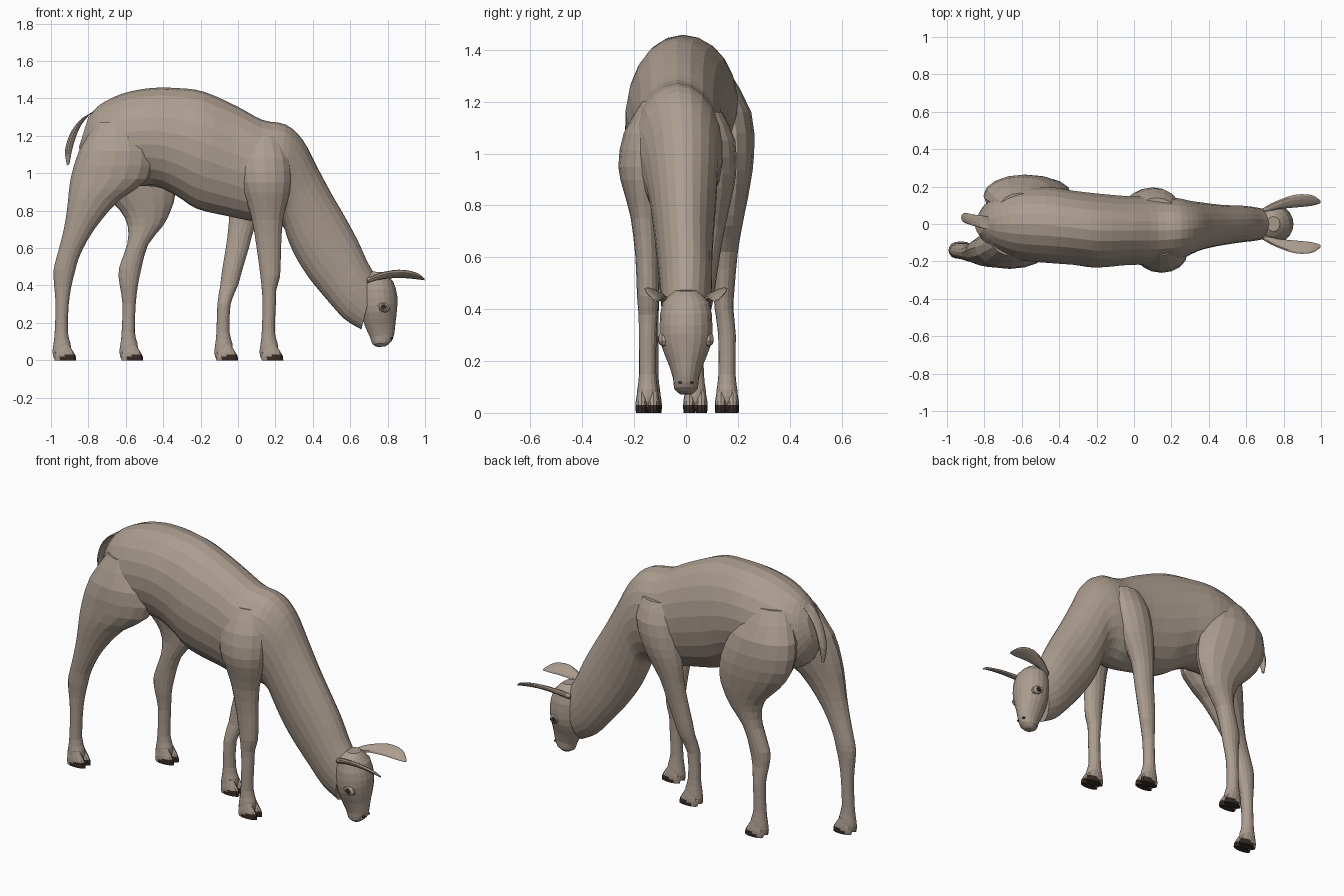
import bpy, bmesh, math
from mathutils import Vector


def material(name, rgb):
    m = bpy.data.materials.new(name)
    m.diffuse_color = (*rgb, 1)
    return m


COAT = material("tan coat", (0.41, 0.335, 0.275))
DARK = material("dark hoof", (0.04, 0.026, 0.02))


def spline(rows, steps):
    # Catmull-Rom interpolation of equal-length number rows
    out = []
    for i in range(len(rows) - 1):
        a, b = rows[max(i - 1, 0)], rows[i]
        c, d = rows[i + 1], rows[min(i + 2, len(rows) - 1)]
        for s in range(steps):
            t = s / steps
            out.append([0.5 * (2 * q + (r - p) * t + (2 * p - 5 * q + 4 * r - u) * t * t
                               + (3 * q - p - 3 * r + u) * t ** 3)
                        for p, q, r, u in zip(a, b, c, d)])
    return out + [list(rows[-1])]


def loft(name, rings, sides=20, steps=2, dark=None):
    # each ring: centre xyz, first half-axis xyz, second half-axis xyz
    bm = bmesh.new()
    loops = []
    for r in spline(rings, steps):
        c, a, b = Vector(r[:3]), Vector(r[3:6]), Vector(r[6:])
        loops.append([bm.verts.new(c + a * math.cos(k * math.tau / sides)
                                   + b * math.sin(k * math.tau / sides)) for k in range(sides)])
    for p, q in zip(loops, loops[1:]):
        for k in range(sides):
            j = (k + 1) % sides
            bm.faces.new((p[k], p[j], q[j], q[k]))
    bm.faces.new(loops[0][::-1])
    bm.faces.new(loops[-1])
    bmesh.ops.recalc_face_normals(bm, faces=bm.faces)
    if dark:
        for f in bm.faces:
            f.material_index = int(dark(f))
    me = bpy.data.meshes.new(name)
    bm.to_mesh(me)
    bm.free()
    me.materials.append(COAT)
    me.materials.append(DARK)
    ob = bpy.data.objects.new(name, me)
    bpy.context.collection.objects.link(ob)
    return ob


def side_rings(rows):
    # rows: top x, top z, bottom x, bottom z, y centre, half width
    return [((tx + bx) / 2, y, (tz + bz) / 2, (tx - bx) / 2, 0, (tz - bz) / 2, 0, w, 0)
            for tx, tz, bx, bz, y, w in rows]


def flat_rings(rows):
    # rows: z, x back, x front, y centre, half width
    return [((x0 + x1) / 2, y, z, (x1 - x0) / 2, 0, 0, 0, w, 0) for z, x0, x1, y, w in rows]


# torso and lowered neck
loft("body_and_neck", side_rings([
    (-0.80, 1.30, -0.85, 1.14, 0.0, 0.05),
    (-0.74, 1.365, -0.80, 1.00, 0.0, 0.13),
    (-0.62, 1.425, -0.66, 0.93, 0.0, 0.19),
    (-0.47, 1.455, -0.45, 0.93, -0.005, 0.205),
    (-0.32, 1.455, -0.33, 0.88, -0.02, 0.20),
    (-0.18, 1.435, -0.22, 0.81, -0.035, 0.20),
    (0.00, 1.355, -0.05, 0.77, -0.035, 0.185),
    (0.13, 1.285, 0.10, 0.74, -0.035, 0.185),
    (0.255, 1.26, 0.20, 0.74, -0.03, 0.17),
    (0.345, 1.18, 0.245, 0.71, -0.02, 0.145),
    (0.42, 1.04, 0.265, 0.65, -0.012, 0.13),
    (0.50, 0.89, 0.31, 0.55, -0.008, 0.117),
    (0.57, 0.77, 0.38, 0.44, -0.005, 0.107),
    (0.64, 0.64, 0.47, 0.33, 0.0, 0.10),
    (0.69, 0.53, 0.57, 0.22, 0.0, 0.092),
    (0.73, 0.46, 0.66, 0.165, 0.0, 0.08),
]), 22, 3)

# head, crown to muzzle
loft("head", side_rings([
    (0.78, 0.47, 0.71, 0.475, 0, 0.04),
    (0.83, 0.42, 0.66, 0.43, 0, 0.09),
    (0.852, 0.34, 0.65, 0.33, 0, 0.102),
    (0.85, 0.27, 0.66, 0.25, 0, 0.095),
    (0.842, 0.20, 0.68, 0.18, 0, 0.068),
    (0.835, 0.14, 0.705, 0.125, 0, 0.05),
    (0.82, 0.10, 0.72, 0.085, 0, 0.045),
    (0.79, 0.075, 0.75, 0.07, 0, 0.022),
]), 20, 2)

# ears, eyes and nostrils on both sides
for s, side in ((1, "left"), (-1, "right")):
    loft(side + "_ear", [
        (x, s * y, z, 0, s * w * 0.85, w * 0.5, 0, -s * t * 0.5, t * 0.85)
        for x, y, z, w, t in [(0.69, 0.07, 0.425, 0.015, 0.014), (0.76, 0.10, 0.45, 0.026, 0.015),
                              (0.86, 0.122, 0.462, 0.04, 0.012), (0.95, 0.126, 0.452, 0.034, 0.009),
                              (0.998, 0.118, 0.432, 0.007, 0.004)]], 10, 3)
    loft(side + "_eyelid", [
        (0.775, s * y, 0.285, r * 1.3, 0, -r * 0.3, 0, 0, r)
        for y, r in [(0.06, 0.03), (0.092, 0.028), (0.104, 0.017)]], 10, 1)
    loft(side + "_eye", [
        (0.778, s * y, 0.283, r * 1.3, 0, 0, 0, 0, r)
        for y, r in [(0.10, 0.013), (0.107, 0.011)]], 10, 1, lambda f: True)
    loft(side + "_nostril", [
        (x, s * 0.022, 0.118, 0, 0.008, 0, 0, 0, 0.005)
        for x in (0.81, 0.829)], 8, 1, lambda f: True)

# hanging tail
loft("tail", [(x, y, z, w * 0.85, 0, w * 0.5, 0, w, 0) for x, y, z, w in [
    (-0.72, 0.0, 1.345, 0.035), (-0.80, 0.01, 1.315, 0.034), (-0.865, 0.022, 1.24, 0.03),
    (-0.902, 0.034, 1.14, 0.026), (-0.908, 0.038, 1.045, 0.008)]], 12, 3)


def leg(name, upper, x, y):
    # upper sections, then a shared shin and pastern, then two toes
    lower = [(0.30, x + 0.005, x + 0.075, y, 0.034), (0.15, x, x + 0.07, y, 0.033),
             (0.09, x - 0.006, x + 0.085, y, 0.04), (0.045, x - 0.012, x + 0.085, y, 0.042),
             (0.012, x - 0.005, x + 0.07, y, 0.034)]
    loft(name, flat_rings(upper + lower), 16, 2)
    for k, label in ((1, "_left_toe"), (-1, "_right_toe")):
        ty = y + k * 0.023
        loft(name + label, flat_rings([
            (0.085, x + 0.02, x + 0.075, ty, 0.016), (0.045, x + 0.0, x + 0.1, ty, 0.023),
            (0.02, x - 0.004, x + 0.113, ty, 0.024), (0.0, x + 0.0, x + 0.115, ty, 0.022)]),
            12, 2, lambda f: f.normal.z < -0.7 or (f.calc_center_median().z < 0.034
                                                  and f.calc_center_median().x > x + 0.04))


leg("right_hind_leg", [
    (1.27, -0.76, -0.54, -0.09, 0.08), (1.12, -0.85, -0.46, -0.125, 0.108),
    (0.97, -0.895, -0.48, -0.14, 0.098), (0.86, -0.908, -0.63, -0.15, 0.078),
    (0.75, -0.922, -0.73, -0.152, 0.06), (0.65, -0.943, -0.80, -0.15, 0.05),
    (0.55, -0.97, -0.85, -0.145, 0.044), (0.48, -0.986, -0.87, -0.143, 0.042),
    (0.40, -0.983, -0.89, -0.141, 0.036)], -0.98, -0.14)
leg("left_hind_leg", [
    (1.32, -0.72, -0.50, 0.085, 0.08), (1.16, -0.80, -0.41, 0.14, 0.112),
    (1.00, -0.79, -0.345, 0.157, 0.106), (0.88, -0.71, -0.337, 0.16, 0.088),
    (0.80, -0.63, -0.36, 0.16, 0.073), (0.72, -0.59, -0.40, 0.157, 0.06),
    (0.62, -0.592, -0.48, 0.15, 0.05), (0.49, -0.637, -0.517, 0.146, 0.042),
    (0.40, -0.632, -0.535, 0.147, 0.036)], -0.622, 0.158)
leg("right_front_leg", [
    (1.20, 0.05, 0.23, -0.10, 0.07), (1.08, 0.00, 0.28, -0.13, 0.11),
    (0.95, 0.01, 0.285, -0.158, 0.103), (0.85, 0.045, 0.265, -0.163, 0.076),
    (0.75, 0.075, 0.24, -0.158, 0.055), (0.60, 0.10, 0.23, -0.15, 0.045),
    (0.45, 0.12, 0.225, -0.147, 0.042), (0.38, 0.127, 0.205, -0.146, 0.037)], 0.127, -0.148)
leg("left_front_leg", [
    (1.16, 0.02, 0.22, 0.07, 0.07), (1.05, -0.01, 0.24, 0.095, 0.095),
    (0.92, -0.03, 0.20, 0.108, 0.085), (0.82, -0.045, 0.15, 0.108, 0.066),
    (0.72, -0.05, 0.092, 0.10, 0.052), (0.60, -0.065, 0.058, 0.085, 0.045),
    (0.48, -0.085, 0.022, 0.07, 0.042), (0.40, -0.095, 0.0, 0.06, 0.038)], -0.115, 0.036)
